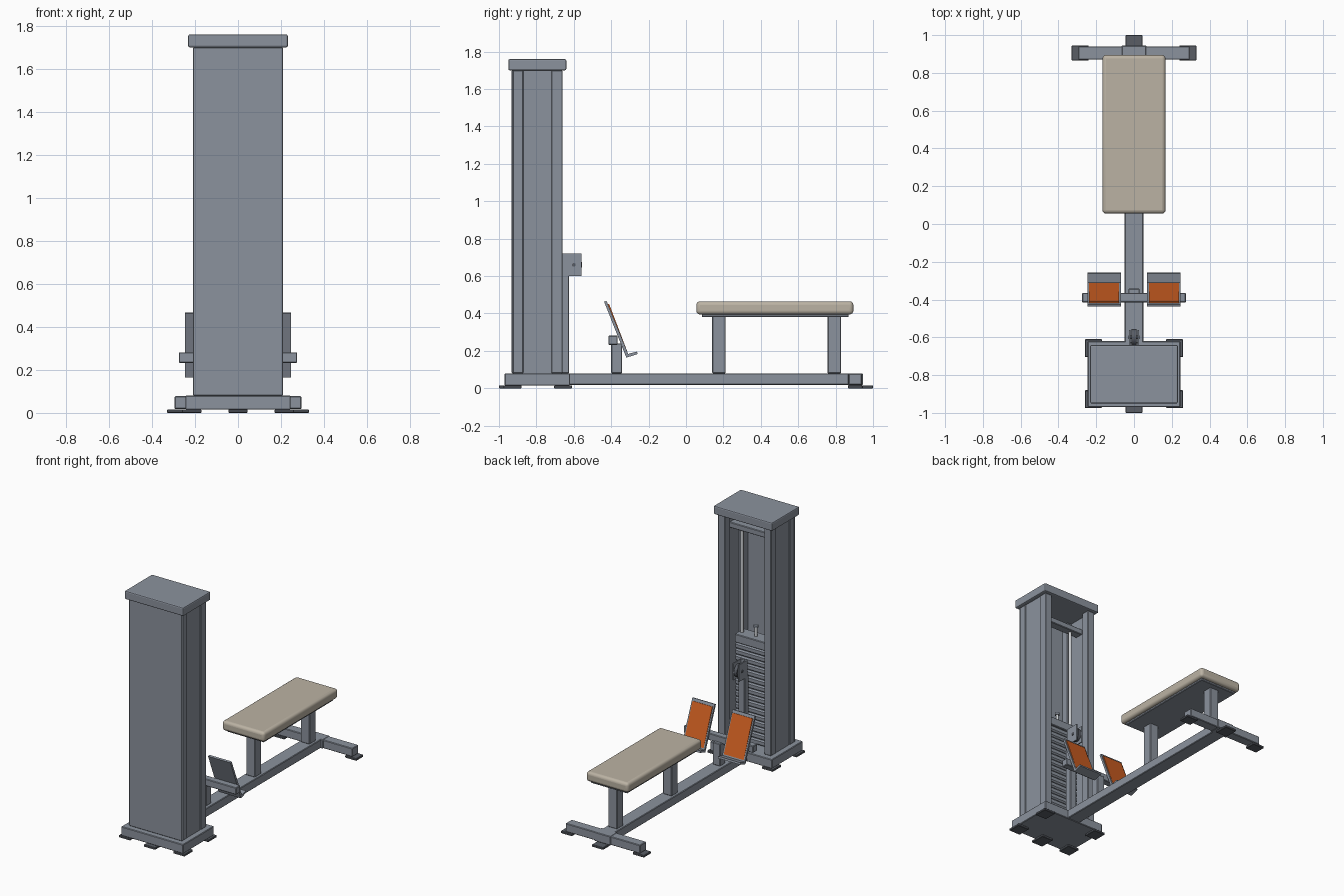
import bpy, bmesh, math
from mathutils import Matrix, Vector

cube = bpy.data.objects.get("Cube")
if cube:
    bpy.data.objects.remove(cube, do_unlink=True)


def material(name, rgb, roughness=0.5):
    m = bpy.data.materials.new(name)
    m.use_nodes = True
    m.diffuse_color = (*rgb, 1)
    bsdf = m.node_tree.nodes["Principled BSDF"]
    bsdf.inputs["Base Color"].default_value = (*rgb, 1)
    bsdf.inputs["Roughness"].default_value = roughness
    return m


STEEL = material("steel grey", (0.26, 0.29, 0.34))
DARK = material("dark grey", (0.10, 0.11, 0.13))
CHROME = material("light chrome", (0.62, 0.64, 0.66))
CREAM = material("cream vinyl", (0.50, 0.45, 0.37))
ORANGE = material("orange rubber", (0.60, 0.11, 0.015))


def finish(name, bm, mat, bevel=0, segments=1):
    bmesh.ops.recalc_face_normals(bm, faces=bm.faces)
    mesh = bpy.data.meshes.new(name)
    bm.to_mesh(mesh)
    bm.free()
    mesh.materials.append(mat)
    ob = bpy.data.objects.new(name, mesh)
    bpy.context.collection.objects.link(ob)
    if bevel:
        mod = ob.modifiers.new("Bevel", 'BEVEL')
        mod.width, mod.segments = bevel, segments
    return ob


def box(name, xs, ys, zs, mat=STEEL, bevel=0.004, segments=1):
    """Box given by its (min, max) extents on each axis."""
    bm = bmesh.new()
    ext = (xs, ys, zs)
    size = Matrix.Diagonal([b - a for a, b in ext] + [1])
    mid = Matrix.Translation([(a + b) / 2 for a, b in ext])
    bmesh.ops.create_cube(bm, size=1, matrix=mid @ size)
    return finish(name, bm, mat, bevel, segments)


def pair(name, xs, ys, zs, mat=STEEL, bevel=0.004):
    """The same box on both sides of the model."""
    box("left_" + name, xs, ys, zs, mat, bevel)
    box("right_" + name, (-xs[1], -xs[0]), ys, zs, mat, bevel)


def cylinder(name, center, radius, length, mat, axis='Z'):
    bm = bmesh.new()
    rot = Matrix.Rotation(math.pi / 2, 4, 'Y') if axis == 'X' else Matrix()
    bmesh.ops.create_cone(bm, cap_ends=True, segments=20, radius1=radius, radius2=radius,
                          depth=length, matrix=Matrix.Translation(center) @ rot)
    ob = finish(name, bm, mat)
    smooth(ob)
    return ob


def smooth(ob):
    bpy.ops.object.select_all(action='DESELECT')
    ob.select_set(True)
    bpy.context.view_layer.objects.active = ob
    bpy.ops.object.shade_smooth_by_angle()


def extrude_x(name, profile, xs, mat, bevel=0):
    """Sweep a (y, z) profile between two x positions."""
    bm = bmesh.new()
    face = bm.faces.new([bm.verts.new((xs[0], y, z)) for y, z in profile])
    out = bmesh.ops.extrude_face_region(bm, geom=[face])
    verts = [g for g in out["geom"] if isinstance(g, bmesh.types.BMVert)]
    bmesh.ops.translate(bm, verts=verts, vec=(xs[1] - xs[0], 0, 0))
    return finish(name, bm, mat, bevel)


# Floor frame
box("tower_base", (-0.245, 0.245), (-0.97, -0.62), (0.015, 0.08))
box("main_beam", (-0.05, 0.05), (-0.63, 0.945), (0.018, 0.08))
box("rear_crossbar", (-0.295, 0.295), (0.87, 0.94), (0.018, 0.078))
box("rear_joint", (-0.065, 0.065), (0.865, 0.945), (0.016, 0.08))

# Feet
FOOT = (0, 0.016)
pair("tower_front_foot", (0.17, 0.26), (-0.975, -0.88), FOOT, DARK, 0.003)
pair("tower_rear_foot", (0.17, 0.26), (-0.705, -0.61), FOOT, DARK, 0.003)
pair("bench_foot", (0.24, 0.33), (0.865, 0.945), FOOT, DARK, 0.003)
box("front_center_foot", (-0.045, 0.045), (-1, -0.89), FOOT, DARK, 0.003)
box("rear_center_foot", (-0.045, 0.045), (0.9, 1), FOOT, DARK, 0.003)

# Tower housing
pair("tower_rear_post", (0.155, 0.21), (-0.72, -0.66), (0.08, 1.7))
pair("tower_front_post", (0.155, 0.21), (-0.925, -0.87), (0.08, 1.7))
pair("side_panel", (0.19, 0.204), (-0.875, -0.715), (0.08, 1.7), STEEL, 0)
box("front_panel", (-0.21, 0.21), (-0.932, -0.92), (0.08, 1.7))
box("tower_cap", (-0.232, 0.232), (-0.95, -0.64), (1.7, 1.76), STEEL, 0.008, 2)
box("guide_crossbar", (-0.19, 0.19), (-0.82, -0.76), (1.57, 1.61))

# Weight stack and guide rods
PLATES, BOTTOM, PITCH = 16, 0.085, 0.043
for i in range(PLATES):
    z = BOTTOM + i * PITCH
    box(f"weight_plate_{i + 1}", (-0.135, 0.135), (-0.845, -0.74),
        (z, z + PITCH - 0.002), STEEL, 0.009)
top = BOTTOM + PLATES * PITCH
box("top_weight_plate", (-0.135, 0.135), (-0.845, -0.74), (top, top + 0.06))
for side, x in (("left", 0.11), ("right", -0.11)):
    cylinder(side + "_guide_rod", (x, -0.79, 0.83), 0.011, 1.5, CHROME)
cylinder("lift_stem", (0, -0.79, 0.86), 0.009, 0.08, CHROME)
cylinder("lift_stem_head", (0, -0.79, 0.905), 0.016, 0.016, STEEL)

# Pulley column
box("pulley_post", (-0.026, 0.026), (-0.675, -0.625), (0.08, 0.61))
pair("pulley_bracket", (0.018, 0.026), (-0.66, -0.56), (0.6, 0.72), STEEL, 0)
box("pulley_back_plate", (-0.02, 0.02), (-0.66, -0.645), (0.6, 0.72), STEEL, 0)
cylinder("pulley_wheel", (0, -0.6, 0.66), 0.045, 0.024, DARK, 'X')
cylinder("pulley_axle", (0, -0.6, 0.66), 0.01, 0.06, DARK, 'X')

# Footrests
box("footrest_post", (-0.03, 0.03), (-0.4, -0.342), (0.08, 0.24))
box("footrest_crossbar", (-0.275, 0.275), (-0.415, -0.365), (0.232, 0.282))
head, heel, toe = Vector((-0.425, 0.468)), Vector((-0.312, 0.172)), Vector((-0.262, 0.196))
slope = (heel - head).normalized()
back = Vector((slope.y, -slope.x))     # points to the front, behind the plate
if back.x > 0:
    back = -back
rest = [head, heel + Vector((0.003, 0.012)), toe, toe + Vector((0.004, -0.013)),
        heel + Vector((-0.007, -0.008)), head + back * 0.014]
near, far = head + slope * 0.02, heel - slope * 0.02
pad = [near, far, far - back * 0.007, near - back * 0.007]
for side, s in (("left", 1), ("right", -1)):
    extrude_x(side + "_footrest", rest, (s * 0.07, s * 0.247), STEEL)
    extrude_x(side + "_footrest_grip", pad, (s * 0.08, s * 0.237), ORANGE)

# Bench
box("front_bench_post", (-0.035, 0.035), (0.14, 0.212), (0.08, 0.385))
box("rear_bench_post", (-0.035, 0.035), (0.757, 0.829), (0.08, 0.385))
box("bench_plate", (-0.145, 0.145), (0.085, 0.87), (0.38, 0.397))
smooth(box("bench_pad", (-0.167, 0.167), (0.055, 0.895), (0.395, 0.465), CREAM, 0.02, 4))
